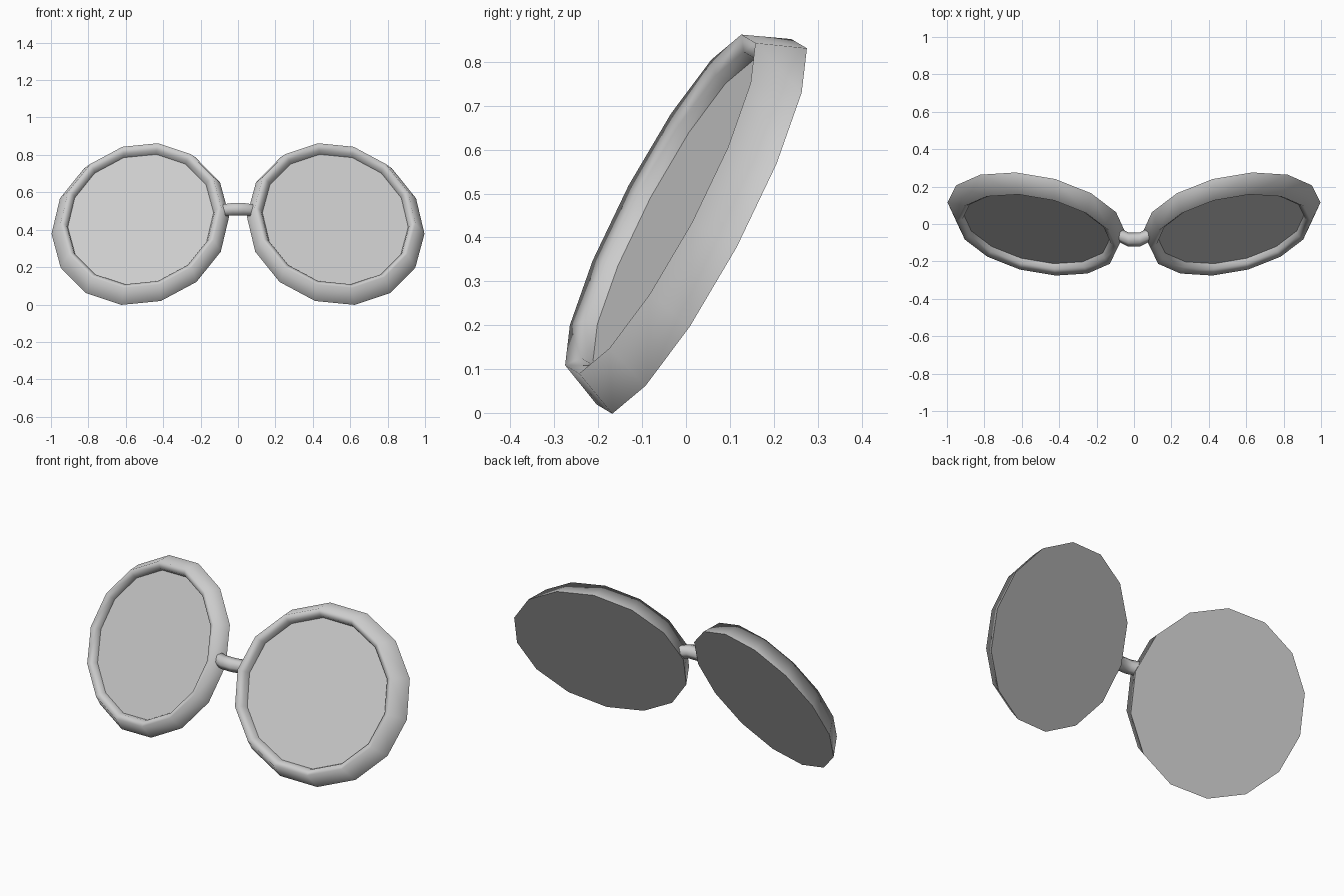
import bpy, bmesh, math
from mathutils import Vector

if "Cube" in bpy.data.objects:
    bpy.data.objects.remove(bpy.data.objects["Cube"], do_unlink=True)

SIDES = 14


def make_material(name, colour):
    mat = bpy.data.materials.new(name)
    mat.use_nodes = True
    mat.diffuse_color = colour
    mat.node_tree.nodes["Principled BSDF"].inputs["Base Color"].default_value = colour
    return mat


grey = make_material("plain grey", (0.6, 0.6, 0.6, 1))


def add_object(name, bm):
    bmesh.ops.recalc_face_normals(bm, faces=bm.faces)
    mesh = bpy.data.meshes.new(name)
    bm.to_mesh(mesh)
    bm.free()
    mesh.materials.append(grey)
    obj = bpy.data.objects.new(name, mesh)
    bpy.context.collection.objects.link(obj)
    return obj


def bridge_rings(bm, rings):
    for a, b in zip(rings, rings[1:]):
        n = len(a)
        for i in range(n):
            j = (i + 1) % n
            bm.faces.new((a[i], a[j], b[j], b[i])).smooth = True


def make_lens(name, side):
    """Rim and glass turned from one profile, tilted back and swept."""
    centre = Vector((0.522, 0.036, 0.425))
    normal = Vector((0.191, -0.867, 0.46)).normalized()
    # the rim leans slightly toward the nose as it comes forward
    axis = Vector((-0.03, -0.885, 0.475))
    across = Vector((1, 0, -0.01))
    across = (across - normal * across.dot(normal)).normalized()
    up = normal.cross(across)
    # radius and height above the flat back
    profile = [(0.484, 0), (0.438, 0.107), (0.405, 0.085), (0.397, 0.058)]
    bm = bmesh.new()
    rings = []
    for radius, height in profile:
        ring = []
        for i in range(SIDES):
            t = math.tau * i / SIDES
            p = centre + axis * height + radius * (across * math.cos(t) + up * math.sin(t))
            ring.append(bm.verts.new((p.x * side, p.y, p.z)))
        rings.append(ring)
    bridge_rings(bm, rings)
    # flat back and flat glass with crisp borders
    for ring in (rings[0], rings[-1]):
        face = bm.faces.new(ring)
        for edge in face.edges:
            edge.smooth = False
    return add_object(name, bm)


make_lens("left_lens", 1)
make_lens("right_lens", -1)

# Bridge: short bowed tube joining the rims
bm = bmesh.new()
rings = []
for x, y, z in [(-0.08, -0.058, 0.503), (-0.03, -0.083, 0.51),
                (0.03, -0.083, 0.51), (0.08, -0.058, 0.503)]:
    ring = []
    for i in range(6):
        t = math.tau * i / 6
        ring.append(bm.verts.new((x, y + 0.038 * math.cos(t), z + 0.038 * math.sin(t))))
    rings.append(ring)
bridge_rings(bm, rings)
for ring in (rings[0], rings[-1]):
    bm.faces.new(ring)
add_object("bridge", bm)
